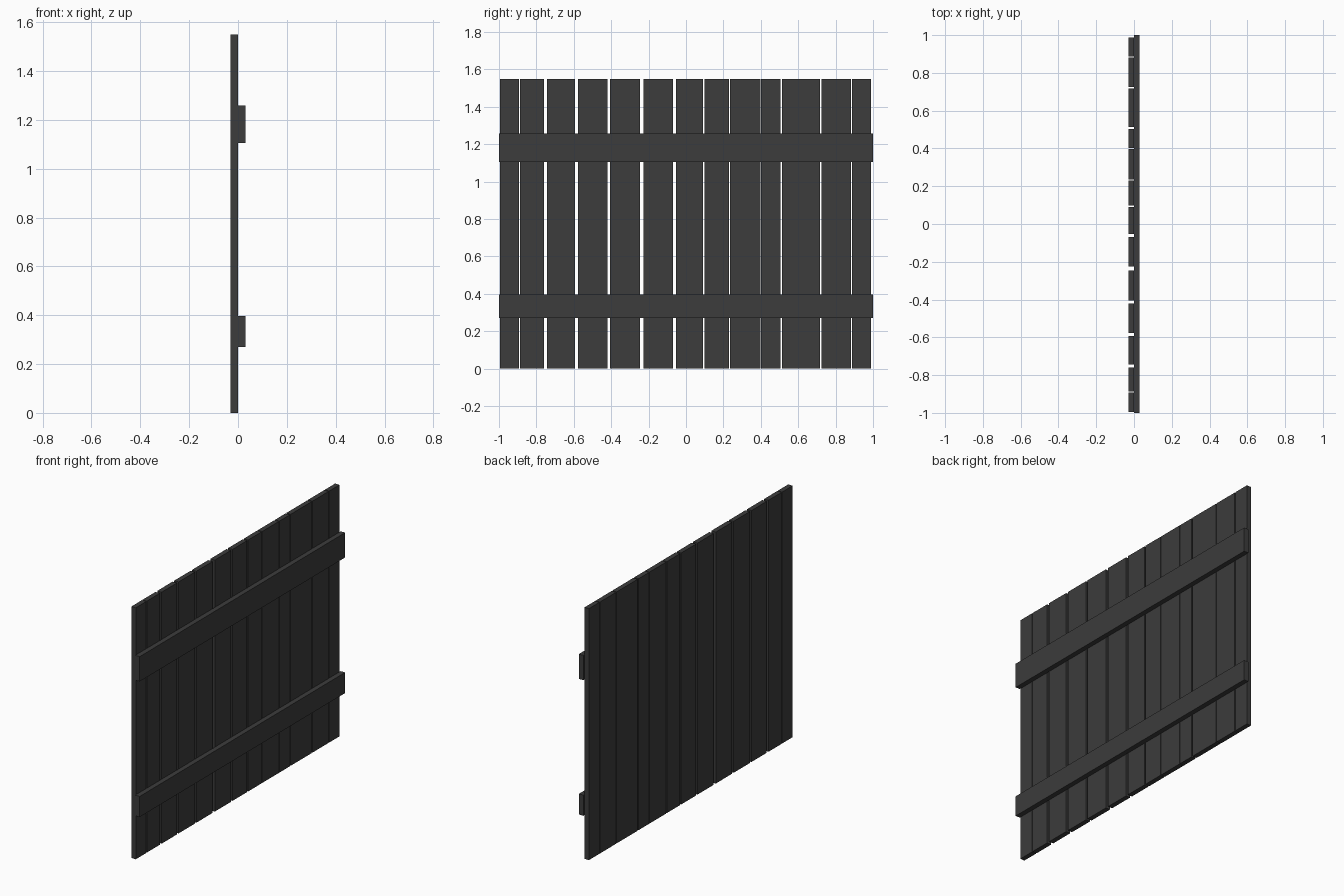
import bpy

if "Cube" in bpy.data.objects:
    bpy.data.objects.remove(bpy.data.objects["Cube"])

# Dark stained wood
wood = bpy.data.materials.new("dark_wood")
wood.diffuse_color = (0.045, 0.045, 0.045, 1)
wood.use_nodes = True
wood.node_tree.nodes["Principled BSDF"].inputs["Base Color"].default_value = wood.diffuse_color


def board(name, x, y, z):
    """Box spanning the (min, max) ranges x, y, z."""
    bpy.ops.mesh.primitive_cube_add(
        size=1, location=[(a + b) / 2 for a, b in (x, y, z)])
    ob = bpy.context.object
    ob.name = name
    ob.scale = [b - a for a, b in (x, y, z)]
    bpy.ops.object.transform_apply(location=False, rotation=False, scale=True)
    ob.data.materials.append(wood)
    return ob


T = 0.03       # board thickness
H = 1.549      # fence height

# Upright planks of uneven width with narrow gaps
planks = [(-0.995, -0.893), (-0.888, -0.760), (-0.743, -0.594),
          (-0.578, -0.420), (-0.406, -0.247), (-0.226, -0.070),
          (-0.054, 0.090), (0.099, 0.230), (0.236, 0.397),
          (0.402, 0.504), (0.513, 0.717), (0.724, 0.881),
          (0.887, 0.988)]
for i, span in enumerate(planks, 1):
    board(f"plank_{i:02d}", (-T, 0), span, (0, H))

# Two horizontal rails on the +x face
board("lower_rail", (0, T), (-1, 1), (0.27, 0.397))
board("upper_rail", (0, T), (-1, 1), (1.105, 1.258))
